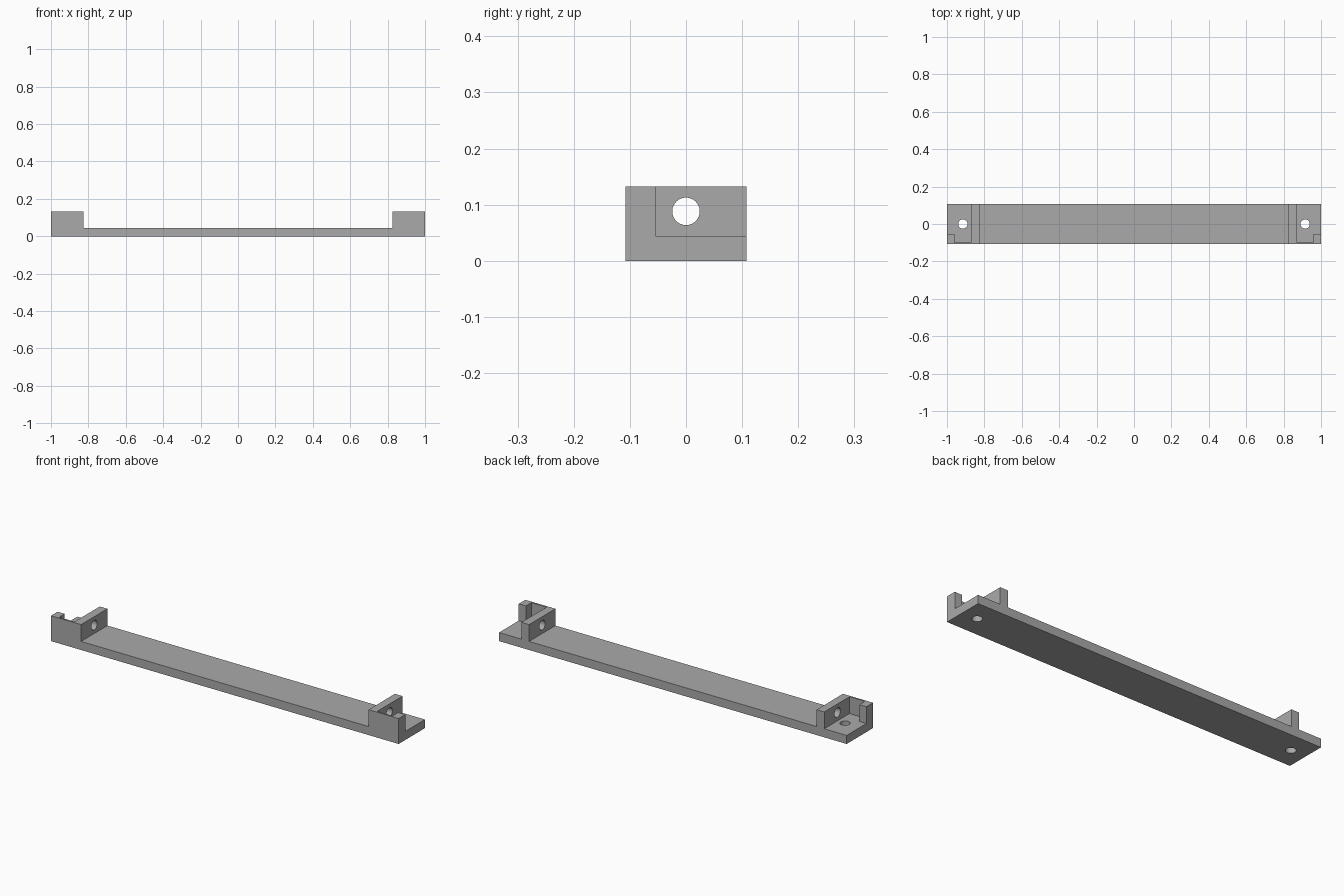
import bpy
import math

cube = bpy.data.objects.get("Cube")
if cube:
    bpy.data.objects.remove(cube, do_unlink=True)

# Overall sizes
HALF_DEPTH, HEIGHT, FLOOR = 0.108, 0.132, 0.0445
WALL_IN, WALL_OUT, POST_IN = 0.827, 0.871, 0.959
POST_BACK, FRONT_SKIN = -0.054, -0.099
HOLE_X, HOLE_Z, HOLE_R = 0.915, 0.088, 0.0245
OVER = 0.1  # cutters overshoot the block

grey = bpy.data.materials.new("plain grey")
grey.use_nodes = True
colour = (0.4, 0.4, 0.4, 1)
grey.diffuse_color = colour
grey.node_tree.nodes["Principled BSDF"].inputs["Base Color"].default_value = colour


def box(name, low, high):
    bpy.ops.mesh.primitive_cube_add(size=1)
    ob = bpy.context.object
    ob.name = name
    ob.location = [(a + b) / 2 for a, b in zip(low, high)]
    ob.scale = [b - a for a, b in zip(low, high)]
    bpy.ops.object.transform_apply(location=True, rotation=True, scale=True)
    return ob


def rod(name, location, length, rotation=(0, 0, 0)):
    bpy.ops.mesh.primitive_cylinder_add(vertices=48, radius=HOLE_R, depth=length,
                                        location=location, rotation=rotation)
    ob = bpy.context.object
    ob.name = name
    return ob


def cut(target, cutter):
    cutter.hide_render = True
    mod = target.modifiers.new(cutter.name, "BOOLEAN")
    mod.operation = "DIFFERENCE"
    mod.solver = "EXACT"
    mod.object = cutter
    bpy.context.view_layer.objects.active = target
    bpy.ops.object.modifier_apply(modifier=mod.name)
    bpy.data.objects.remove(cutter, do_unlink=True)


# Solid block for the whole bracket bar
bar = box("bracket_bar", (-1, -HALF_DEPTH, 0), (1, HALF_DEPTH, HEIGHT))
bar.data.materials.clear()
bar.data.materials.append(grey)

# Long channel between the two end walls
cut(bar, box("channel", (-WALL_IN, -HALF_DEPTH - OVER, FLOOR),
             (WALL_IN, HALF_DEPTH + OVER, HEIGHT + OVER)))

for side in (-1, 1):
    def span(a, b):
        return sorted((side * a, side * b))

    # Pocket behind the corner post, open to the back and the end
    x0, x1 = span(WALL_OUT, 1 + OVER)
    cut(bar, box("end_pocket", (x0, POST_BACK, FLOOR),
                 (x1, HALF_DEPTH + OVER, HEIGHT + OVER)))
    # Recess between post and wall, leaving a thin front skin
    x0, x1 = span(WALL_OUT, POST_IN)
    cut(bar, box("front_recess", (x0, FRONT_SKIN, FLOOR),
                 (x1, 0, HEIGHT + OVER)))
    # Screw hole through the floor and rod hole through the wall
    cut(bar, rod("floor_hole", (side * HOLE_X, 0, 0), FLOOR * 3))
    cut(bar, rod("wall_hole", (side * (WALL_IN + WALL_OUT) / 2, 0, HOLE_Z),
                 OVER, (0, math.pi / 2, 0)))

# Smooth bores, sharp edges
bpy.ops.object.select_all(action="DESELECT")
bar.select_set(True)
bpy.context.view_layer.objects.active = bar
bpy.ops.object.shade_smooth_by_angle(angle=math.radians(30))
